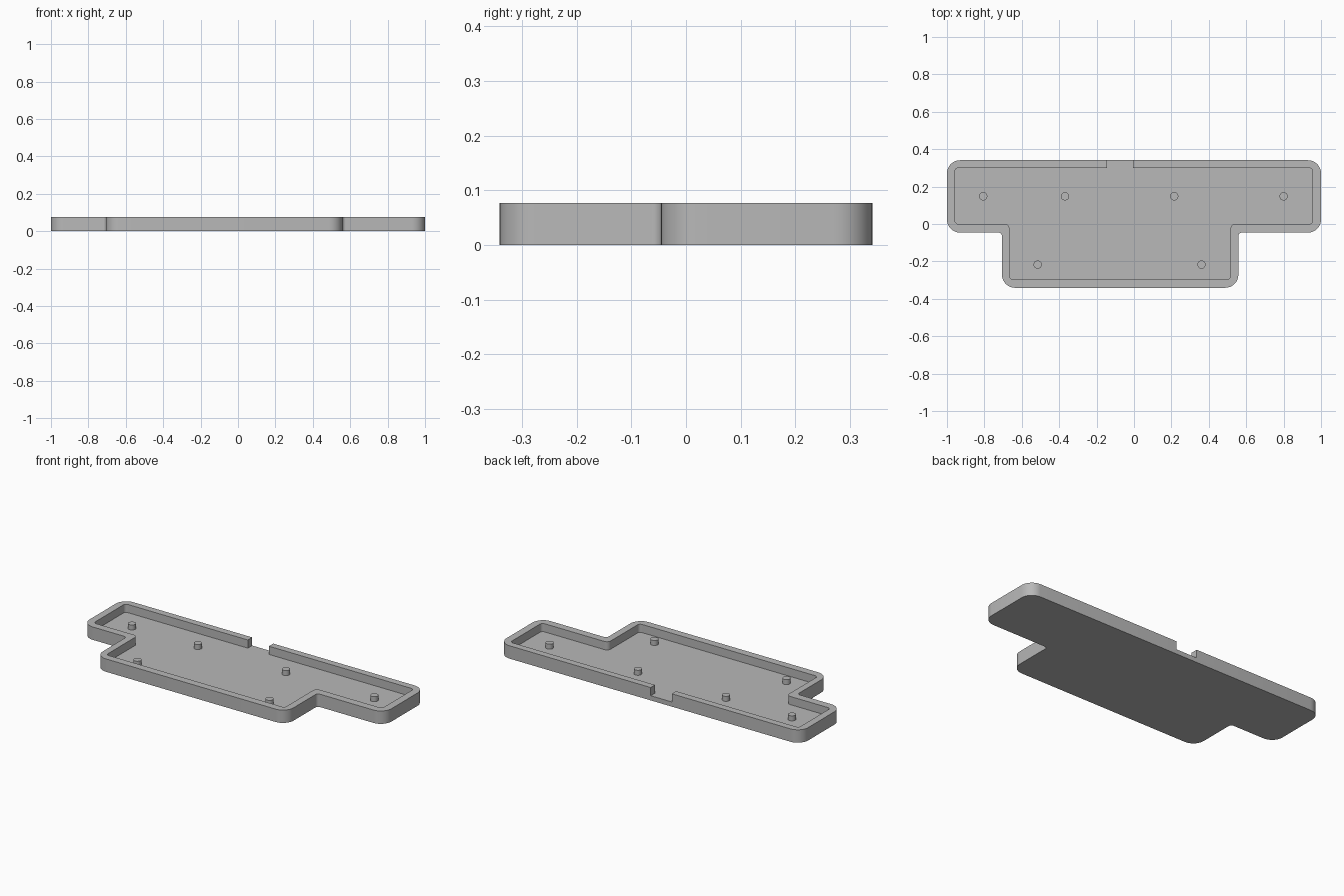
import bpy, bmesh, math
from mathutils import Vector

cube = bpy.data.objects.get("Cube")
if cube:
    bpy.data.objects.remove(cube, do_unlink=True)

HEIGHT, FLOOR, POST_TOP = 0.077, 0.028, 0.058

grey = bpy.data.materials.new("mid grey")
grey.use_nodes = True
grey.diffuse_color = (0.48, 0.48, 0.48, 1)
grey.node_tree.nodes["Principled BSDF"].inputs["Base Color"].default_value = grey.diffuse_color


def rounded(corners, steps=8):
    """Replace each right-angled (x, y, radius) corner with an arc."""
    pts = []
    for i, (x, y, r) in enumerate(corners):
        p = Vector((x, y))
        u = (Vector(corners[i - 1][:2]) - p).normalized()
        v = (Vector(corners[(i + 1) % len(corners)][:2]) - p).normalized()
        if r == 0:
            pts.append(p)
            continue
        for k in range(steps + 1):
            a = math.pi / 2 * k / steps
            pts.append(p + r * (u + v - math.cos(a) * v - math.sin(a) * u))
    return pts


def prism(name, pts, z0, z1):
    bm = bmesh.new()
    face = bm.faces.new([bm.verts.new((p[0], p[1], z0)) for p in pts])
    top = bmesh.ops.extrude_face_region(bm, geom=[face])["geom"]
    bmesh.ops.translate(bm, vec=(0, 0, z1 - z0),
                        verts=[g for g in top if isinstance(g, bmesh.types.BMVert)])
    bmesh.ops.recalc_face_normals(bm, faces=bm.faces)
    mesh = bpy.data.meshes.new(name)
    bm.to_mesh(mesh)
    bm.free()
    obj = bpy.data.objects.new(name, mesh)
    bpy.context.collection.objects.link(obj)
    mesh.materials.append(grey)
    return obj


def select(obj):
    bpy.ops.object.select_all(action="DESELECT")
    obj.select_set(True)
    bpy.context.view_layer.objects.active = obj


def cut(obj, cutter):
    cutter.hide_render = True
    select(obj)
    mod = obj.modifiers.new("cut", "BOOLEAN")
    mod.operation, mod.solver, mod.object = "DIFFERENCE", "EXACT", cutter
    bpy.ops.object.modifier_apply(modifier=mod.name)
    bpy.data.objects.remove(cutter, do_unlink=True)


def t_outline(x0, x1, lx0, lx1, back, step, front, r_out, r_in):
    """Wide back bar with a narrower block stepping out at the front."""
    return rounded([
        (lx0, front, r_out), (lx1, front, r_out), (lx1, step, r_in),
        (x1, step, r_out), (x1, back, r_out), (x0, back, r_out),
        (x0, step, r_out), (lx0, step, r_in)])


# Tray: solid outline with a pocket and a cable opening in the back wall
tray = prism("case_tray", t_outline(-1, 1, -0.706, 0.558, 0.341, -0.046, -0.341, 0.07, 0.018),
             0, HEIGHT)
cut(tray, prism("pocket_cutter",
                t_outline(-0.957, 0.955, -0.666, 0.516, 0.3, 0, -0.296, 0.018, 0.025),
                FLOOR, HEIGHT + 0.1))
cut(tray, prism("cable_opening_cutter",
                [(-0.145, 0.25), (-0.005, 0.25), (-0.005, 0.4), (-0.145, 0.4)],
                FLOOR, HEIGHT + 0.1))
select(tray)
bpy.ops.object.shade_smooth_by_angle(angle=math.radians(30))

# Mounting posts on the floor
posts = [(x, 0.148) for x in (-0.806, -0.369, 0.215, 0.8)]
posts += [(x, -0.217) for x in (-0.515, 0.361)]
for i, (x, y) in enumerate(posts):
    ring = [(x + 0.022 * math.cos(a), y + 0.022 * math.sin(a))
            for a in (math.tau * k / 24 for k in range(24))]
    post = prism(f"mounting_post_{i + 1}", ring, FLOOR - 0.005, POST_TOP)
    select(post)
    bpy.ops.object.shade_smooth_by_angle(angle=math.radians(30))
